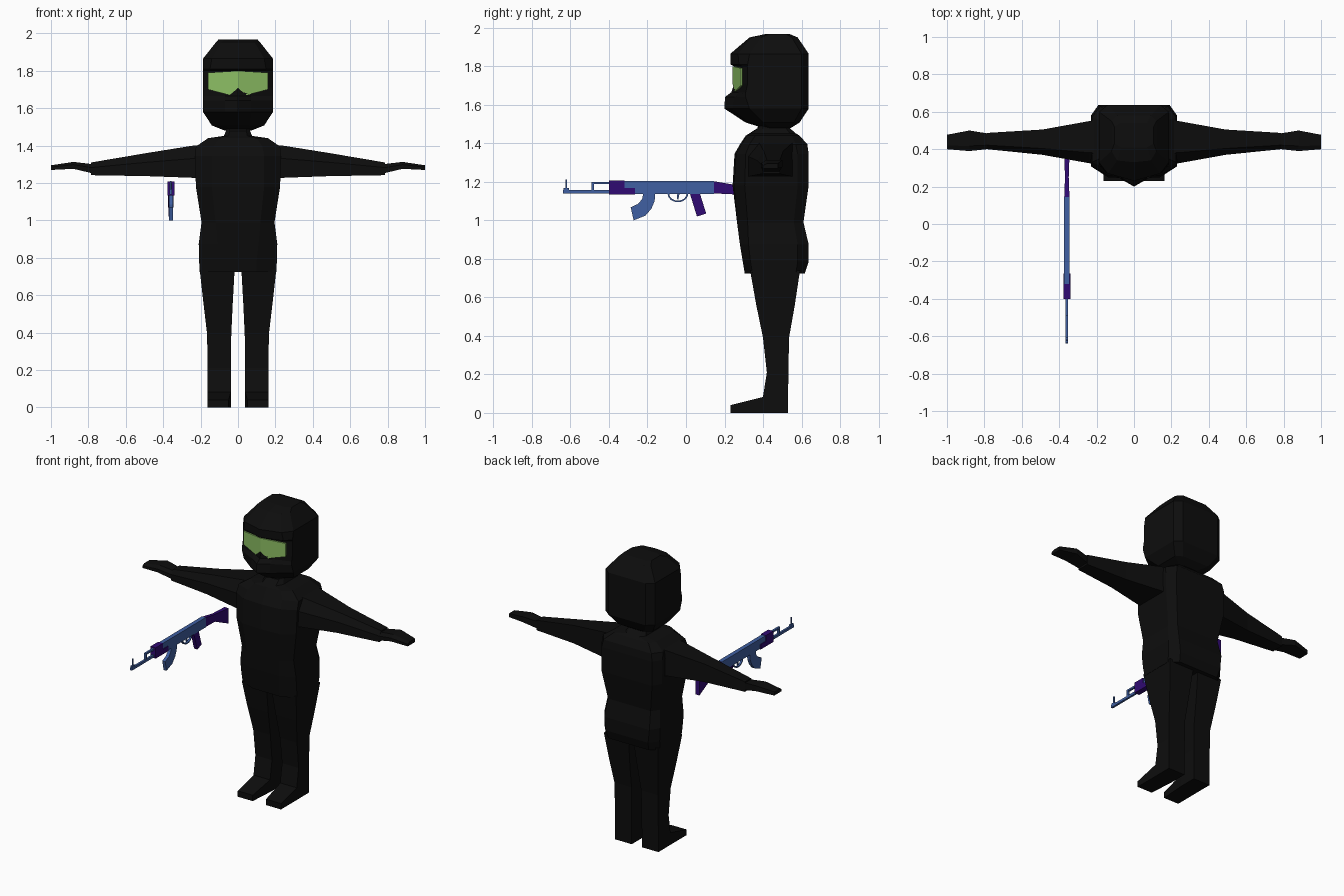
import bpy, bmesh, math


def material(name, rgb):
    m = bpy.data.materials.new(name)
    m.diffuse_color = (*rgb, 1)
    return m


BLACK = material("black cloth", (0.004, 0.004, 0.004))
GREEN = material("green lens", (0.26, 0.51, 0.125))
BLUE = material("blue metal", (0.05, 0.115, 0.36))
PURPLE = material("purple grip", (0.03, 0.003, 0.17))


def loft(name, rings, mat):
    """Skin equal-length rings of points and cap both ends."""
    bm = bmesh.new()
    loops = [[bm.verts.new(p) for p in ring] for ring in rings]
    n = len(loops[0])
    for a, b in zip(loops, loops[1:]):
        for i in range(n):
            j = (i + 1) % n
            bm.faces.new((a[i], a[j], b[j], b[i]))
    bm.faces.new(loops[0])
    bm.faces.new(loops[-1])
    bmesh.ops.recalc_face_normals(bm, faces=bm.faces)
    me = bpy.data.meshes.new(name)
    bm.to_mesh(me)
    bm.free()
    ob = bpy.data.objects.new(name, me)
    bpy.context.collection.objects.link(ob)
    me.materials.append(mat)
    return ob


def body_ring(z, yf, xc, yc, xs, ysf, ysb, xb, yb):
    """Symmetric ten-point section: front ridge, front corners, sides, back."""
    half = [(xc, yc), (xs, ysf), (xs, ysb), (xb, yb)]
    pts = [(0, yf)] + half + [(0, yb)] + [(-x, y) for x, y in reversed(half)]
    return [(x, y, z) for x, y in pts]


# Helmeted head
loft("head", [body_ring(*r) for r in [
    (1.48, .40, .04, .41, .07, .44, .52, .05, .545),
    (1.508, .31, .06, .33, .14, .40, .56, .10, .59),
    (1.58, .20, .07, .24, .187, .33, .60, .14, .637),
    (1.64, .202, .07, .25, .187, .31, .60, .14, .637),
    (1.665, .235, .07, .275, .187, .31, .60, .14, .637),
    (1.71, .25, .15, .295, .187, .32, .60, .14, .637),
    (1.80, .25, .15, .295, .187, .32, .60, .14, .637),
    (1.81, .23, .15, .275, .187, .32, .60, .14, .637),
    (1.865, .23, .14, .27, .187, .33, .60, .14, .637),
    (1.95, .33, .09, .34, .12, .39, .55, .09, .58),
    (1.967, .41, .07, .41, .105, .43, .52, .07, .54)]], BLACK)

# Goggles: two lens halves meeting at the ridge
lens = [(0, 1.80), (.16, 1.79), (.16, 1.70), (.045, 1.67), (0, 1.708)]
for side, s in (("left", 1), ("right", -1)):
    loft("goggle_" + side, [[(s * x, .242 + .27 * x + d, z) for x, z in lens]
                            for d in (0, .0095)], GREEN)

# Torso with shoulders and neck
loft("torso", [body_ring(*r) for r in [
    (.725, .305, .10, .305, .205, .345, .57, .15, .617),
    (.785, .295, .10, .295, .208, .335, .58, .16, .637),
    (.875, .28, .11, .28, .21, .325, .58, .17, .637),
    (.99, .265, .12, .265, .195, .32, .56, .16, .61),
    (1.18, .242, .14, .25, .225, .305, .58, .19, .637),
    (1.345, .252, .14, .26, .23, .31, .58, .19, .637),
    (1.395, .28, .13, .29, .225, .33, .57, .18, .63),
    (1.44, .31, .10, .315, .16, .36, .55, .13, .59),
    (1.452, .33, .05, .335, .075, .38, .54, .05, .57),
    (1.478, .37, .045, .375, .065, .40, .52, .045, .54),
    (1.53, .39, .04, .395, .06, .41, .51, .04, .53)]], BLACK)


def arm_ring(s, x, z0, z1, y0, y1):
    """Rectangle with a chamfered upper front edge."""
    return [(s * x, y, z) for y, z in
            [(y0, z0), (y1, z0), (y1, z1), (y0 + .25 * (y1 - y0), z1),
             (y0, z0 + .6 * (z1 - z0))]]


for side, s in (("left", 1), ("right", -1)):
    # Sleeve
    loft("arm_" + side, [arm_ring(s, *r) for r in [
        (.18, 1.222, 1.405, .32, .56), (.24, 1.228, 1.40, .325, .55),
        (.49, 1.237, 1.36, .37, .505), (.785, 1.242, 1.31, .40, .487)]], BLACK)
    # Hand
    loft("hand_" + side, [arm_ring(s, *r) for r in [
        (.77, 1.25, 1.30, .402, .482), (.88, 1.276, 1.313, .39, .50),
        (1.0, 1.27, 1.295, .40, .477)]], BLACK)
    # Leg: height, inner x, outer x, front y, back y
    loft("leg_" + side, [[(s * a, f, z), (s * b, f, z), (s * b, k, z), (s * a, k, z)]
                         for z, a, b, f, k in [
        (0, .038, .163, .40, .53), (.085, .038, .163, .40, .53),
        (.21, .038, .163, .42, .532), (.39, .036, .165, .40, .535),
        (.56, .028, .185, .365, .565), (.74, .018, .205, .333, .592)]], BLACK)
    # Foot
    loft("foot_" + side, [[(s * a, y, 0), (s * b, y, 0), (s * b, y, z), (s * a, y, z)]
                          for y, a, b, z in [(.23, .05, .163, .04),
                                             (.41, .038, .163, .085)]], BLACK)

# Rifle, held along y
GX = -.359


def plate(name, pts, w, mat):
    """Side profile in (y, z) extruded to width w around the rifle centre."""
    return loft(name, [[(GX + d, y, z) for y, z in pts] for d in (-w / 2, w / 2)], mat)


def bar(name, y0, y1, z0, z1, w, mat):
    return plate(name, [(y0, z0), (y1, z0), (y1, z1), (y0, z1)], w, mat)


bar("receiver", -.32, .145, 1.138, 1.205, .029, BLUE)
bar("handguard", -.40, -.32, 1.134, 1.208, .038, PURPLE)
bar("lower_handguard", -.33, -.265, 1.134, 1.168, .038, PURPLE)
bar("barrel", -.64, -.39, 1.14, 1.157, .014, BLUE)
bar("gas_tube", -.49, -.39, 1.188, 1.20, .014, BLUE)
bar("gas_block", -.49, -.478, 1.15, 1.20, .014, BLUE)
bar("front_sight", -.625, -.617, 1.15, 1.212, .008, BLUE)
bar("sight_base", -.635, -.607, 1.155, 1.168, .012, BLUE)

# Stock widening toward the butt
loft("stock", [[(GX - w, y, z0), (GX + w, y, z0), (GX + w, y, z1), (GX - w, y, z1)]
               for y, z0, z1, w in [(.145, 1.14, 1.203, .014), (.25, 1.135, 1.185, .01),
                                    (.39, 1.07, 1.175, .015)]], PURPLE)

plate("pistol_grip", [(.02, 1.14), (.072, 1.14), (.105, 1.035), (.057, 1.02)], .024, PURPLE)
plate("trigger", [(-.045, 1.14), (-.033, 1.14), (-.04, 1.108), (-.047, 1.11)], .008, BLUE)

# Curved magazine: rings sweep along an arc
arc = [((-.222, 1.14), (-.16, 1.14)), ((-.228, 1.11), (-.163, 1.10)),
       ((-.25, 1.085), (-.18, 1.06)), ((-.287, 1.068), (-.21, 1.025)),
       ((-.287, 1.068), (-.272, 1.0))]
loft("magazine", [[(GX + s * .011, *p) for p, s in ((a, -1), (b, -1), (b, 1), (a, 1))]
                  for a, b in arc], BLUE)

# Trigger guard: half loop below the receiver
steps = [math.pi + i * math.pi / 8 for i in range(9)]
loft("trigger_guard", [[(GX + d, -.042 + r * math.cos(t), 1.14 + (r - .008) * math.sin(t))
                        for r, d in ((.046, -.007), (.054, -.007), (.054, .007), (.046, .007))]
                       for t in steps], BLUE)
